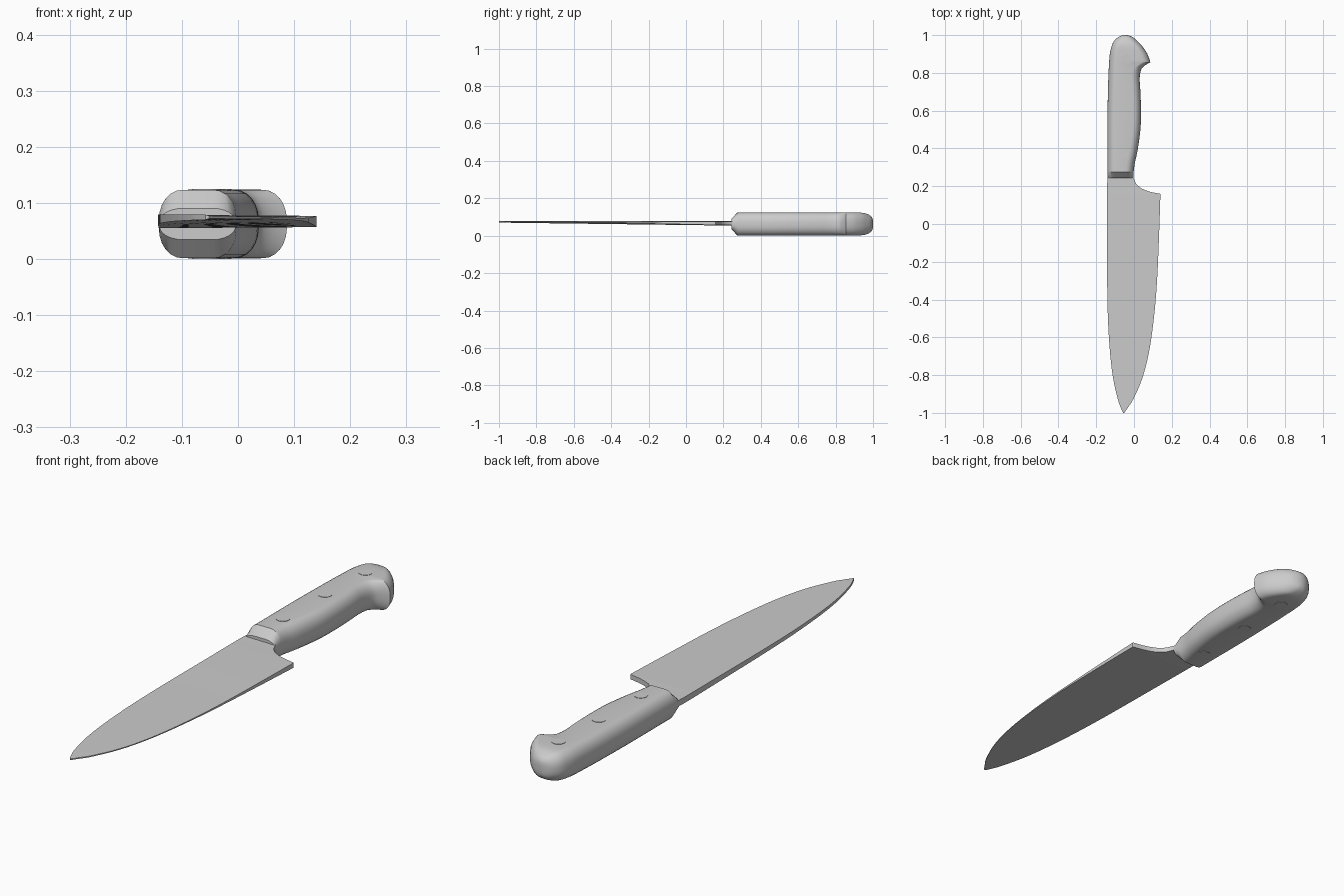
import bpy
import bmesh
import math

cube = bpy.data.objects.get("Cube")
if cube:
    bpy.data.objects.remove(cube, do_unlink=True)

grey = bpy.data.materials.new("plain grey")
grey.use_nodes = True
COLOUR = (0.6, 0.6, 0.6, 1.0)
grey.diffuse_color = COLOUR
grey.node_tree.nodes["Principled BSDF"].inputs["Base Color"].default_value = COLOUR


def finish(bm, name, angle):
    """Turn a bmesh into a shaded, coloured object."""
    bmesh.ops.recalc_face_normals(bm, faces=bm.faces)
    mesh = bpy.data.meshes.new(name)
    bm.to_mesh(mesh)
    bm.free()
    mesh.materials.append(grey)
    obj = bpy.data.objects.new(name, mesh)
    bpy.context.collection.objects.link(obj)
    bpy.ops.object.select_all(action="DESELECT")
    obj.select_set(True)
    bpy.context.view_layer.objects.active = obj
    bpy.ops.object.shade_smooth_by_angle(angle=math.radians(angle))
    return obj


def loft(name, rings, angle):
    """Skin a row of equal-sized cross-sections and cap both ends."""
    bm = bmesh.new()
    loops = [[bm.verts.new(p) for p in ring] for ring in rings]
    n = len(loops[0])
    for a, b in zip(loops, loops[1:]):
        for i in range(n):
            j = (i + 1) % n
            bm.faces.new((a[i], a[j], b[j], b[i]))
    bm.faces.new(loops[0])
    bm.faces.new(loops[-1])
    return finish(bm, name, angle)


def smooth_stations(rows, steps):
    """Catmull-Rom resampling of a table of stations."""
    out = []
    for k in range(len(rows) - 1):
        p0, p1 = rows[max(k - 1, 0)], rows[k]
        p2, p3 = rows[k + 1], rows[min(k + 2, len(rows) - 1)]
        for s in range(steps):
            t = s / steps
            out.append([b + 0.5 * t * (c - a + t * (2 * a - 5 * b + 4 * c - d
                        + t * (3 * (b - c) + d - a)))
                        for a, b, c, d in zip(p0, p1, p2, p3)])
    out.append(list(rows[-1]))
    return out


MID = 0.0625


def handle_ring(y, left, right, half):
    """Cross-section with flat top and bottom and elliptical sides."""
    rx = min(0.042, (right - left) * 0.4)
    rz = half * 0.86
    ring = []
    for sx, sz, start in ((1, 1, 0), (-1, 1, 90), (-1, -1, 180), (1, -1, 270)):
        cx = right - rx if sx > 0 else left + rx
        for i in range(7):
            a = math.radians(start + 15 * i)
            ring.append((cx + rx * math.cos(a), y,
                         MID + sz * (half - rz) + rz * math.sin(a)))
    return ring


# Handle: chamfered front end, then a swelling grip, hook and round butt
# Columns: y, left x, right x, half height
front = [(0.243, -0.140, -0.004, 0.028), (0.274, -0.141, -0.002, 0.061)]
grip = [(0.274, -0.141, -0.002, 0.061), (0.32, -0.141, 0.004, 0.061),
        (0.39, -0.141, 0.019, 0.061), (0.50, -0.141, 0.034, 0.061),
        (0.60, -0.140, 0.037, 0.061), (0.70, -0.138, 0.034, 0.061),
        (0.77, -0.136, 0.030, 0.061), (0.815, -0.134, 0.037, 0.061),
        (0.838, -0.133, 0.056, 0.061), (0.856, -0.132, 0.086, 0.061)]
butt = [(0.856, -0.132, 0.087, 0.061), (0.90, -0.128, 0.071, 0.061),
        (0.94, -0.119, 0.045, 0.060), (0.965, -0.108, 0.022, 0.055),
        (0.985, -0.090, 0.000, 0.045), (0.996, -0.070, -0.022, 0.032),
        (1.0, -0.055, -0.038, 0.018)]
stations = front[:1] + smooth_stations(grip, 4)[:-1] + smooth_stations(butt, 4)
loft("handle", [handle_ring(*s) for s in stations], 32)

# Blade: curved belly, swept heel and a tang buried in the handle
# Columns: y, spine x, edge x
belly = [(-1.0, -0.058, -0.052), (-0.97, -0.071, -0.031), (-0.93, -0.085, -0.005),
         (-0.82, -0.110, 0.043), (-0.68, -0.127, 0.079), (-0.50, -0.138, 0.105),
         (-0.30, -0.142, 0.122), (-0.05, -0.142, 0.133), (0.158, -0.142, 0.140)]
heel = [(0.160, -0.142, 0.138), (0.168, -0.142, 0.095), (0.177, -0.142, 0.065),
        (0.190, -0.142, 0.036), (0.213, -0.142, 0.011), (0.25, -0.140, -0.005),
        (0.32, -0.130, -0.015)]


def blade_ring(y, spine, edge):
    """Thin section, thickest at the spine near the handle."""
    t = min(1.0, (y + 1.0) / 1.16)
    top = 0.079
    low = 0.070 - 0.015 * t
    ground = 0.002 + 0.0035 * math.sin(math.pi * t)
    return [(spine, y, low), (spine, y, top),
            (edge, y, top - ground), (edge, y, low + ground)]


loft("blade", [blade_ring(*s) for s in smooth_stations(belly, 4) + heel], 30)

# Rivets: shallow raised discs on both faces of the handle
for i, (x, y) in enumerate(((-0.056, 0.37), (-0.050, 0.632), (-0.038, 0.875))):
    for side, z in (("upper", 0.1225), ("lower", 0.0025)):
        bm = bmesh.new()
        bmesh.ops.create_cone(bm, cap_ends=True, segments=24, radius1=0.026,
                              radius2=0.026, depth=0.005)
        bmesh.ops.translate(bm, verts=bm.verts, vec=(x, y, z))
        finish(bm, f"rivet_{side}_{i + 1}", 40)
